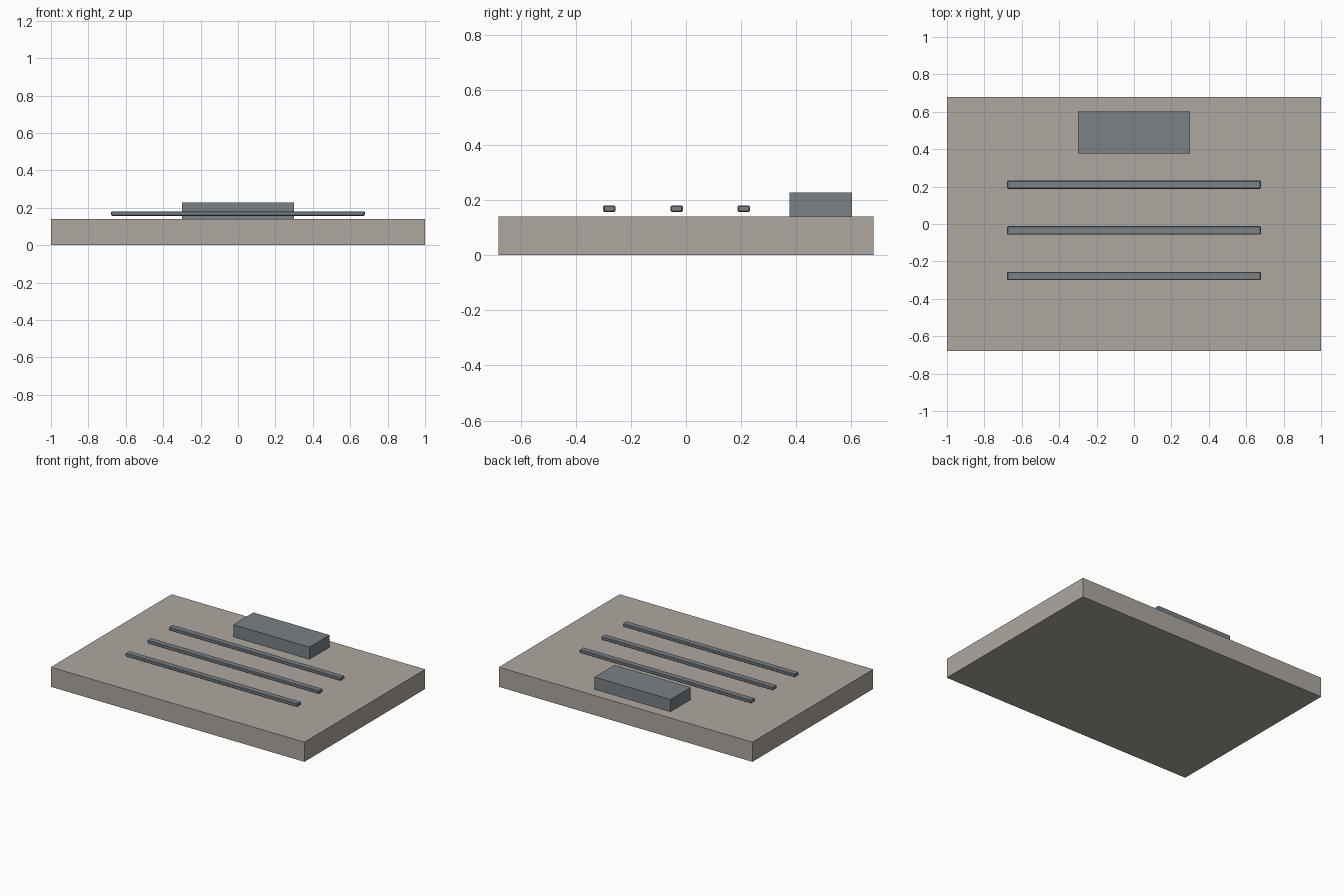
import bpy

if "Cube" in bpy.data.objects:
    bpy.data.objects.remove(bpy.data.objects["Cube"])

def material(name, rgb):
    m = bpy.data.materials.new(name)
    m.diffuse_color = (*rgb, 1)
    m.use_nodes = True
    m.node_tree.nodes["Principled BSDF"].inputs["Base Color"].default_value = m.diffuse_color
    return m

stone = material("warm grey", (0.42, 0.39, 0.35))
steel = material("steel grey", (0.195, 0.22, 0.238))

def box(name, lo, hi, mat, bevel=0):
    bpy.ops.mesh.primitive_cube_add(size=1, location=[(a + b) / 2 for a, b in zip(lo, hi)])
    ob = bpy.context.object
    ob.name = name
    ob.scale = [b - a for a, b in zip(lo, hi)]
    bpy.ops.object.transform_apply(location=False, rotation=False, scale=True)
    ob.data.materials.append(mat)
    if bevel:
        mod = ob.modifiers.new("bevel", 'BEVEL')
        mod.width = bevel
        mod.segments = 1
    return ob

# Slab
box("base_slab", (-1, -0.68, 0), (1, 0.68, 0.14), stone)

# Raised block at the back
box("back_block", (-0.3, 0.376, 0.14), (0.3, 0.602, 0.227), steel)

# Three thin bars hovering just above the slab
for i, y in enumerate((-0.278, -0.034, 0.21)):
    box(f"bar_{i + 1}", (-0.678, y - 0.0225, 0.157), (0.678, y + 0.0225, 0.18), steel, 0.004)
